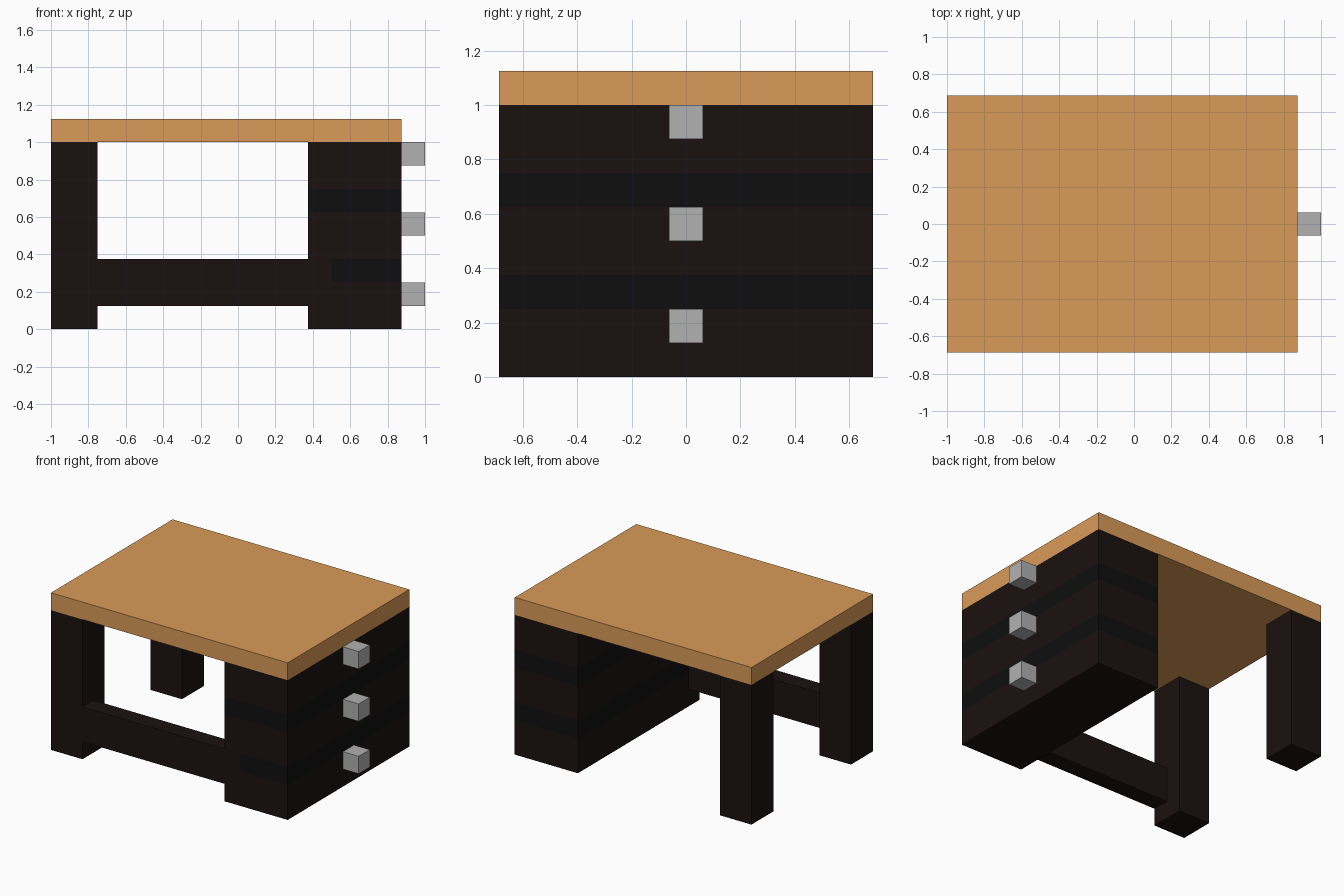
import bpy

if "Cube" in bpy.data.objects:
    bpy.data.objects.remove(bpy.data.objects["Cube"])

U = 0.125            # base module of the blocky design
FRONT, BACK = -0.6875, 0.6875


def material(name, rgb):
    m = bpy.data.materials.new(name)
    m.diffuse_color = (*rgb, 1)
    m.use_nodes = True
    m.node_tree.nodes["Principled BSDF"].inputs["Base Color"].default_value = m.diffuse_color
    return m


wood = material("light_wood", (0.70, 0.33, 0.10))
dark = material("dark_wood", (0.011, 0.0056, 0.0048))
gap = material("drawer_gap", (0.0048, 0.0048, 0.005))
metal = material("grey_metal", (0.44, 0.44, 0.44))


def box(name, x, y, z, mat):
    """Box spanning the (min, max) pairs x, y and z."""
    spans = (x, y, z)
    bpy.ops.mesh.primitive_cube_add(size=1, location=[(a + b) / 2 for a, b in spans])
    ob = bpy.context.object
    ob.name = name
    ob.scale = [b - a for a, b in spans]
    bpy.ops.object.transform_apply(location=False, rotation=False, scale=True)
    ob.data.materials.append(mat)
    return ob


# Desk top
depth = (FRONT, BACK)
box("desk_top", (-1, 0.875), depth, (1, 1.125), wood)

# Legs on the left side
box("front_leg", (-1, -0.75), (FRONT, FRONT + 2 * U), (0, 1), dark)
box("back_leg", (-1, -0.75), (BACK - 2 * U, BACK), (0, 1), dark)

# Front stretcher, with its end let into the lower drawer gap
beam_y = (FRONT, FRONT + U)
box("stretcher", (-0.75, 0.375), beam_y, (U, 3 * U), dark)
box("stretcher_end", (0.375, 0.5), beam_y, (2 * U, 3 * U), dark)

# Drawer cabinet: three drawers separated by darker bands
cab_x = (0.375, 0.875)
for name, z in (("lower", (0, 0.25)), ("middle", (0.375, 0.625)), ("upper", (0.75, 1))):
    box(name + "_drawer", cab_x, depth, z, dark)
box("upper_band", cab_x, depth, (0.625, 0.75), gap)
box("lower_band", (0.5, 0.875), depth, (0.25, 0.375), gap)
box("lower_band_inner", (0.375, 0.5), (FRONT + U, BACK), (0.25, 0.375), gap)

# Drawer knobs
for name, z in (("lower", 0.125), ("middle", 0.5), ("upper", 0.875)):
    box(name + "_knob", (0.875, 1), (-U / 2, U / 2), (z, z + U), metal)
